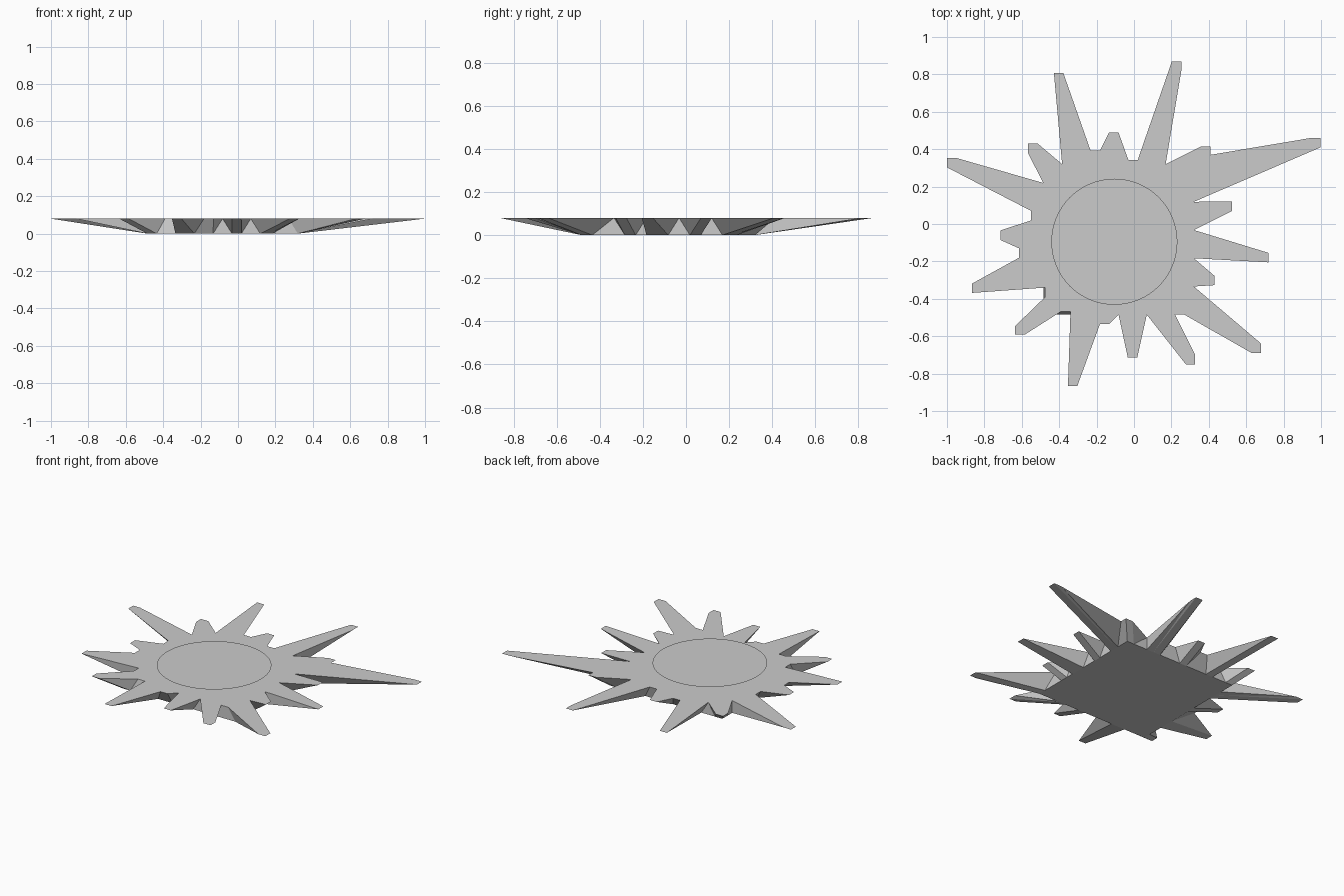
import bpy, bmesh
from mathutils import Vector

if "Cube" in bpy.data.objects:
    bpy.data.objects.remove(bpy.data.objects["Cube"])

LO, HI, N, TOP = -0.485, 0.32, 16, 0.08
STEP = (HI - LO) / N

# Spikes per side of the square base: (base segment, tip x, tip y, optional square-cap corner)
# Each tip is a copy of its base segment moved outward.
right = [(0, .68, -.69, 'before'), (4, .43, -.327), (7, .72, -.205), (10, .525, .07),
         (13, .998, .41, 'after'), (15, .41, .37)]
back = [(0, .41, .415), (4, .253, .87, 'before'), (6, .02, .343), (8, -.083, .49),
        (10, -.182, .393), (12, -.378, .808), (15, -.515, .43)]
left = [(0, -.567, .43), (3, -1, .353, 'before'), (5, -.55, .07), (7, -.715, -.035),
        (9, -.615, -.13), (11, -.865, -.318), (13, -.475, -.34), (15, -.635, -.545)]
front = [(0, -.635, -.592), (2, -.39, -.468), (4, -.353, -.865), (6, -.182, -.535),
         (9, -.033, -.715), (12, .277, -.75, 'after')]
sides = [  # start corner, direction, spikes, dropped base points
    ((HI, LO), (0, 1), right, {2}),
    ((HI, HI), (-1, 0), back, {2}),
    ((LO, HI), (0, -1), left, set()),
    ((LO, LO), (1, 0), front, set()),
]


def outline():
    """Matching lists of upper outline points and lower base points."""
    upper, lower = [], []
    for start, direction, spikes, dropped in sides:
        s, d = Vector(start), Vector(direction)
        inward = Vector((-d.y, d.x)) * STEP
        tips = {}
        for k, x, y, *cap in spikes:
            p = Vector((x, y))
            q = p + d * STEP
            tips[k] = [(k, p)]
            tips[k + 1] = [(k + 1, q)]
            if cap == ['before']:
                tips[k].insert(0, (max(k - .3, 0), p + inward))
            elif cap == ['after']:
                tips[k + 1].append((k + 1.3, q + inward))
        for k in range(N):
            if k in dropped:
                continue
            for t, p in tips.get(k, [(k, s + d * STEP * k)]):
                upper.append(p)
                lower.append(s + d * STEP * t)
    return upper, lower


def finish(bm, name):
    mesh = bpy.data.meshes.new(name)
    bm.to_mesh(mesh)
    bm.free()
    ob = bpy.data.objects.new(name, mesh)
    bpy.context.collection.objects.link(ob)
    return ob


# Spiky body: jagged flat top tapering to a square underside
bm = bmesh.new()
upper, lower = outline()
u = [bm.verts.new((p.x, p.y, TOP)) for p in upper]
b = [bm.verts.new((p.x, p.y, 0)) for p in lower]
bm.faces.new(u)
bm.faces.new(b[::-1])
walls = []
for i in range(len(u)):
    j = (i + 1) % len(u)
    walls.append(bm.faces.new((b[i], b[j], u[j], u[i])))
bmesh.ops.triangulate(bm, faces=walls)
bmesh.ops.remove_doubles(bm, verts=b, dist=1e-5)
finish(bm, "spiky_body")

# Flat disc hovering just above the body
bm = bmesh.new()
bmesh.ops.create_circle(bm, cap_ends=True, segments=64, radius=0.337)
disc = finish(bm, "top_disc")
disc.location = (-0.105, -0.095, 0.103)
